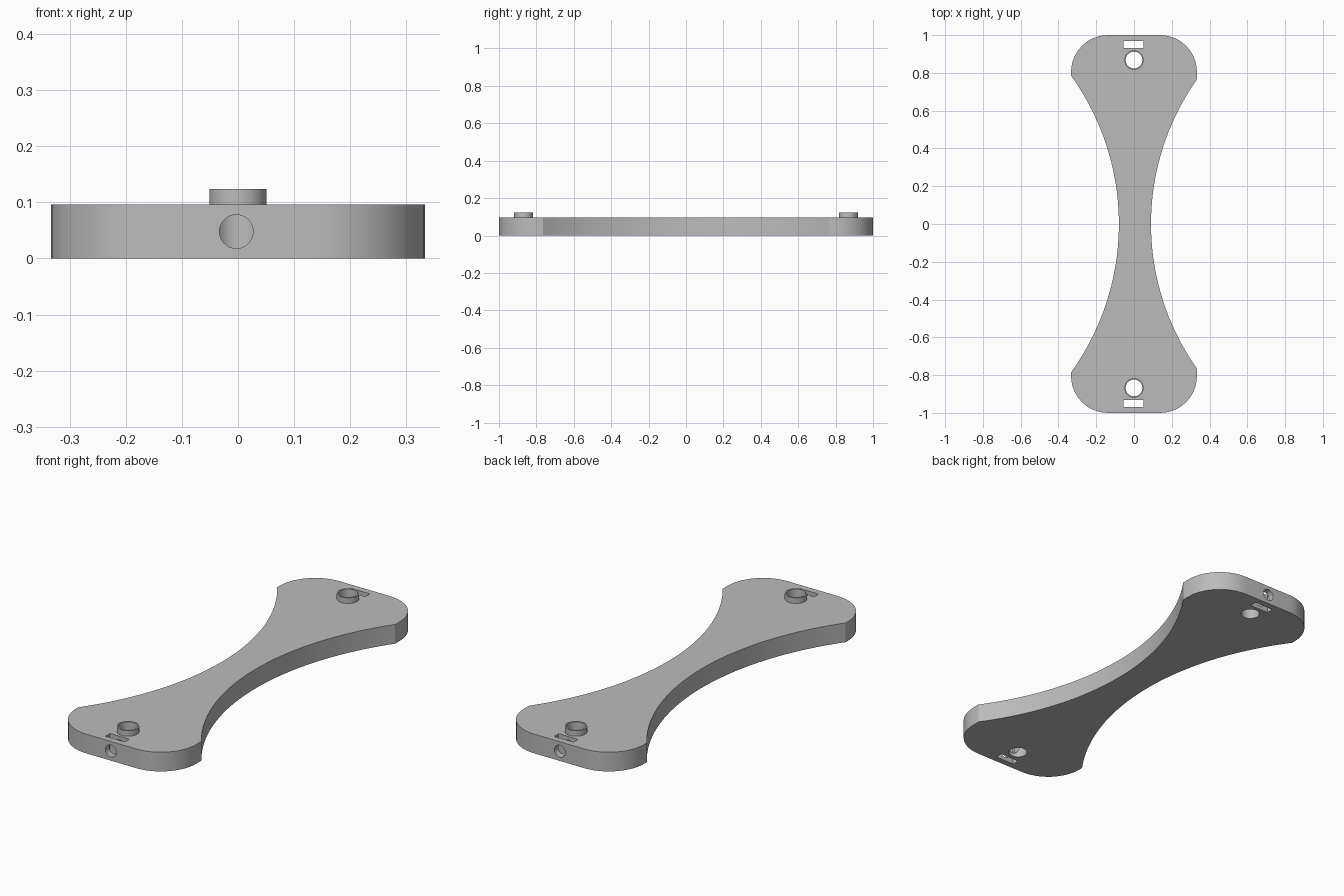
import bpy, bmesh
from math import pi, sin, cos, atan2, hypot
from mathutils import Matrix, Vector

if "Cube" in bpy.data.objects:
    bpy.data.objects.remove(bpy.data.objects["Cube"])

HALF_W, THICK, TOP = 0.333, 0.096, 0.124
CORNER, BORE_Y, BORE_R = 0.195, 0.868, 0.044

grey = bpy.data.materials.new("plain_grey")
grey.use_nodes = True
colour = (0.5, 0.5, 0.5, 1)
grey.diffuse_color = colour
grey.node_tree.nodes["Principled BSDF"].inputs["Base Color"].default_value = colour


def make_object(name, bm):
    bmesh.ops.recalc_face_normals(bm, faces=bm.faces[:])
    mesh = bpy.data.meshes.new(name)
    bm.to_mesh(mesh)
    bm.free()
    obj = bpy.data.objects.new(name, mesh)
    bpy.context.collection.objects.link(obj)
    mesh.materials.append(grey)
    return obj


def smooth(obj):
    bpy.ops.object.select_all(action='DESELECT')
    obj.select_set(True)
    bpy.context.view_layer.objects.active = obj
    bpy.ops.object.shade_smooth_by_angle(angle=pi / 6)


def corner(cx, cy, start, steps=12):
    return [(cx + CORNER * cos(start + i * pi / 2 / steps),
             cy + CORNER * sin(start + i * pi / 2 / steps)) for i in range(steps + 1)]


def waist(side, narrow, reach, steps=40):
    """Concave arc from the back shoulder to the front one."""
    depth = HALF_W - narrow
    radius = (reach ** 2 + depth ** 2) / (2 * depth)
    span = atan2(reach, radius - depth)
    return [(side * (narrow + radius - radius * cos(a)), radius * sin(a))
            for a in (span * (1 - 2 * i / steps) for i in range(steps + 1))]


# Plate outline: rounded ends joined by the two waist arcs
cx, cy = HALF_W - CORNER, 1 - CORNER
outline = corner(cx, cy, 0) + corner(-cx, cy, pi / 2)
outline += waist(-1, 0.08, 0.785)
outline += corner(-cx, -cy, pi) + corner(cx, -cy, 1.5 * pi)
outline += waist(1, 0.09, 0.765)[::-1]

bm = bmesh.new()
base = bm.faces.new([bm.verts.new((x, y, 0)) for x, y in outline])
top = bmesh.ops.extrude_face_region(bm, geom=[base])
bmesh.ops.translate(bm, vec=(0, 0, THICK),
                    verts=[v for v in top["geom"] if isinstance(v, bmesh.types.BMVert)])
plate = make_object("waisted_plate", bm)


def cut(name, matrix, radius=0, depth=1):
    """Subtract a cylinder, or a unit box when no radius is given."""
    bm = bmesh.new()
    if radius:
        bmesh.ops.create_cone(bm, cap_ends=True, segments=40, radius1=radius,
                              radius2=radius, depth=depth, matrix=matrix)
    else:
        bmesh.ops.create_cube(bm, size=1, matrix=matrix)
    cutter = make_object(name, bm)
    mod = plate.modifiers.new(name, 'BOOLEAN')
    mod.operation, mod.solver, mod.object = 'DIFFERENCE', 'EXACT', cutter
    cutter.hide_render = True
    cutter.hide_viewport = True
    return cutter


cutters = []
for end, s in (("front", -1), ("back", 1)):
    # Upright bore, strap slot and cross bore at each end
    cutters.append(cut(end + "_bore_cutter", Matrix.Translation((0, s * BORE_Y, 0)), BORE_R))
    cutters.append(cut(end + "_slot_cutter", Matrix.Translation((-0.002, s * 0.95, 0))
                       @ Matrix.Diagonal((0.106, 0.036, 1, 1))))
    cutters.append(cut(end + "_cross_bore_cutter", Matrix.Translation((-0.003, s * 0.96, THICK / 2))
                       @ Matrix.Rotation(pi / 2, 4, 'X'), 0.03, 0.18))

    # Raised collar around the bore
    bm = bmesh.new()
    profile = [bm.verts.new((r, 0, z)) for r, z in
               ((BORE_R, THICK), (BORE_R, TOP), (0.051, TOP), (0.051, THICK))]
    edges = [bm.edges.new(pair) for pair in zip(profile, profile[1:])]
    bmesh.ops.spin(bm, geom=profile + edges, cent=(0, 0, 0), axis=(0, 0, 1),
                   angle=2 * pi, steps=40)
    bmesh.ops.remove_doubles(bm, verts=bm.verts[:], dist=1e-5)
    collar = make_object(end + "_collar", bm)
    collar.location.y = s * BORE_Y
    smooth(collar)

# Bake the cuts, then drop the cutters
bpy.context.view_layer.update()
result = bpy.data.meshes.new_from_object(plate.evaluated_get(bpy.context.evaluated_depsgraph_get()))
plate.modifiers.clear()
plate.data = result
for cutter in cutters:
    bpy.data.objects.remove(cutter)
smooth(plate)
